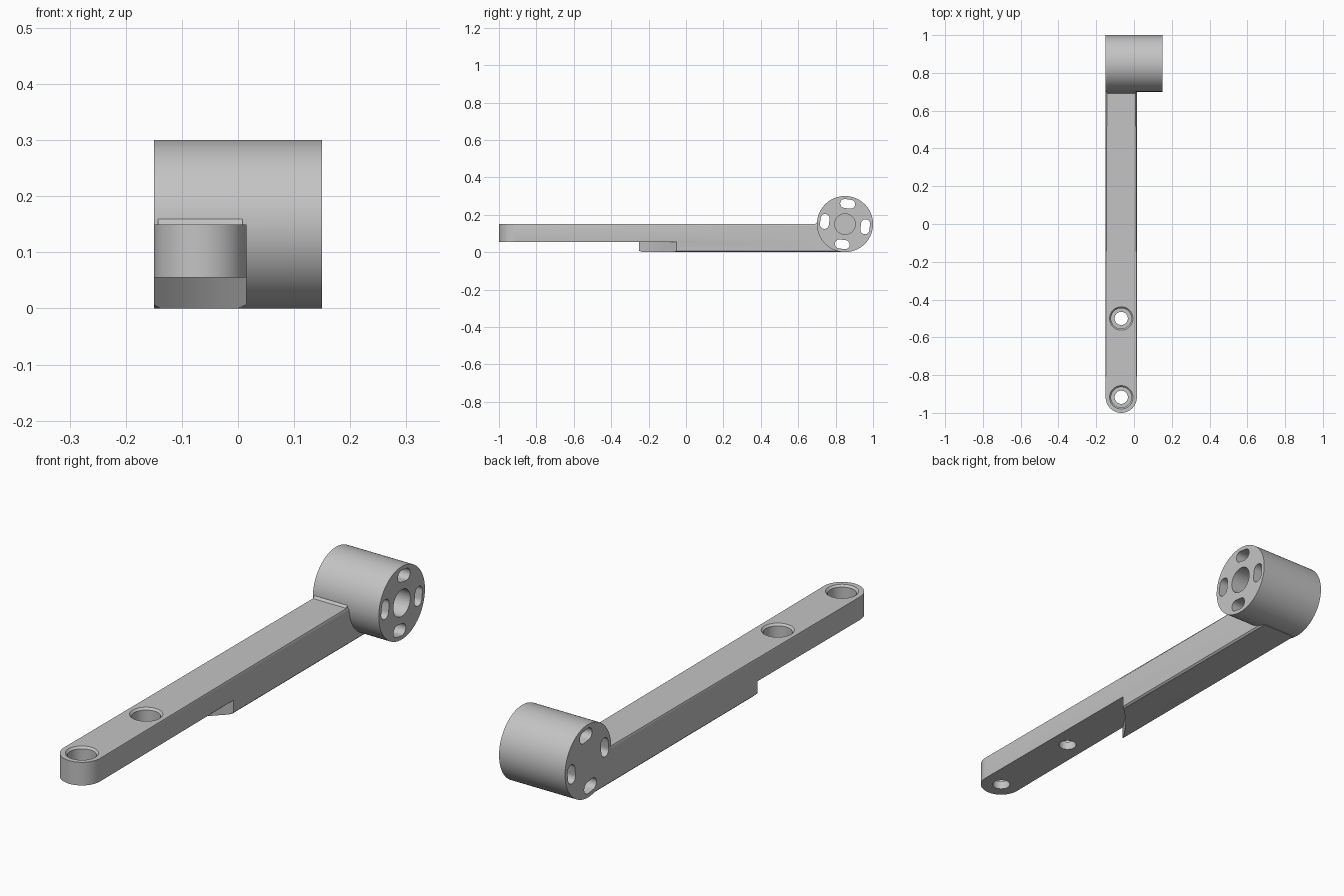
import bpy, bmesh
from math import sin, cos, pi, radians
from mathutils import Vector

if "Cube" in bpy.data.objects:
    bpy.data.objects.remove(bpy.data.objects["Cube"], do_unlink=True)

grey = bpy.data.materials.new("plain_grey")
grey.use_nodes = True
grey.diffuse_color = (0.55, 0.55, 0.55, 1)
grey.node_tree.nodes["Principled BSDF"].inputs["Base Color"].default_value = (0.55, 0.55, 0.55, 1)

LEFT, RIGHT, MID = -0.15, 0.015, -0.0675   # arm sides and centre line
CHAMFER = 0.007
HUB_Y, HUB_Z, HUB_R = 0.85, 0.15, 0.15


def arc(cx, cy, r, start, end, n):
    """Points on an arc, angles in degrees."""
    angles = [radians(start + (end - start) * i / n) for i in range(n + 1)]
    return [(cx + r * cos(a), cy + r * sin(a)) for a in angles]


def circle(cx, cy, r, n=64):
    return arc(cx, cy, r, 0, 360, n)[:-1]


def loft(name, rings, along_x=False, chamfer_at=()):
    """Solid through a list of (outline, height); caps at chamfer_at heights are bevelled."""
    bm = bmesh.new()
    loops = []
    for outline, h in rings:
        loops.append([bm.verts.new((h, u, v) if along_x else (u, v, h)) for u, v in outline])
    bm.faces.new(loops[0][::-1])
    bm.faces.new(loops[-1])
    for a, b in zip(loops, loops[1:]):
        for i in range(len(a)):
            j = (i + 1) % len(a)
            bm.faces.new((a[i], a[j], b[j], b[i]))
    axis = 0 if along_x else 2
    rim = [e for e in bm.edges
           if any(all(abs(v.co[axis] - h) < 1e-5 for v in e.verts) for h in chamfer_at)]
    if rim:
        bmesh.ops.bevel(bm, geom=rim, offset=CHAMFER, segments=1, affect='EDGES')
    bmesh.ops.recalc_face_normals(bm, faces=bm.faces[:])
    mesh = bpy.data.meshes.new(name)
    bm.to_mesh(mesh)
    bm.free()
    mesh.materials.append(grey)
    obj = bpy.data.objects.new(name, mesh)
    bpy.context.collection.objects.link(obj)
    return obj


def combine(target, tool, operation):
    """Apply an exact boolean and discard the tool."""
    mod = target.modifiers.new(operation.lower(), 'BOOLEAN')
    mod.operation, mod.object, mod.solver = operation, tool, 'EXACT'
    bpy.context.view_layer.objects.active = target
    bpy.ops.object.modifier_apply(modifier=mod.name)
    bpy.data.objects.remove(tool, do_unlink=True)


# Long upper bar with a round tip
bar_end = 0.84
half = (RIGHT - LEFT) / 2
tip = arc(MID, -1 + half, half, 180, 360, 32)
tip[0], tip[-1] = (LEFT, tip[0][1]), (RIGHT, tip[-1][1])
bar = [(LEFT, bar_end)] + tip + [(RIGHT, bar_end)]
arm = loft("lever_arm", [(bar, 0.055), (bar, 0.15)], chamfer_at=(0.055, 0.15))

# Thicker lower half, its front cut along a shallow slanted arc
a, b = Vector((LEFT, -0.25)), Vector((RIGHT, -0.05))
inward = Vector((a.y - b.y, b.x - a.x)).normalized()
slant = [tuple(a.lerp(b, i / 12) + inward * 0.01 * sin(pi * i / 12)) for i in range(1, 12)]
keel = [(LEFT, bar_end), tuple(a)] + slant + [tuple(b), (RIGHT, bar_end)]
combine(arm, loft("lower_half", [(keel, 0), (keel, 0.1)], chamfer_at=(0,)), 'UNION')

# Hub cylinder across the rear end
hub = circle(HUB_Y, HUB_Z, HUB_R, 96)
combine(arm, loft("hub", [(hub, LEFT), (hub, 0.15)], True, (LEFT,)), 'UNION')

# Small sloped weld where the bar meets the hub
weld = [(0.688, 0.146), (0.74, 0.146), (0.74, 0.159), (0.7, 0.159)]
combine(arm, loft("weld", [(weld, LEFT + CHAMFER), (weld, RIGHT - CHAMFER)], True), 'UNION')

# Counterbored pivot holes with a sloped rim
profile = [(0.035, -0.1), (0.035, 0.09), (0.054, 0.09), (0.054, 0.142), (0.072, 0.16)]
for y in (-1 + half, -0.5):
    rings = [(circle(MID, y, r), z) for r, z in profile]
    combine(arm, loft("pivot_cutter", rings), 'DIFFERENCE')

# Blind bore on one side of the hub
bore = circle(HUB_Y, HUB_Z, 0.055)
combine(arm, loft("bore_cutter", [(bore, -0.05), (bore, 0.3)], True), 'DIFFERENCE')

# Four slots right through the hub
for k in range(4):
    t = 82.5 + 90 * k
    radial = Vector((cos(radians(t)), sin(radians(t))))
    centre = Vector((HUB_Y, HUB_Z)) + radial * 0.109
    step = Vector((-radial.y, radial.x)) * 0.016
    p, q = centre + step, centre - step
    slot = arc(p.x, p.y, 0.024, t, t + 180, 16) + arc(q.x, q.y, 0.024, t + 180, t + 360, 16)
    combine(arm, loft("slot_cutter", [(slot, -0.3), (slot, 0.3)], True), 'DIFFERENCE')

# Smooth the round walls, keep the edges crisp
bpy.ops.object.select_all(action='DESELECT')
arm.select_set(True)
bpy.context.view_layer.objects.active = arm
bpy.ops.object.shade_smooth_by_angle(angle=radians(30))
